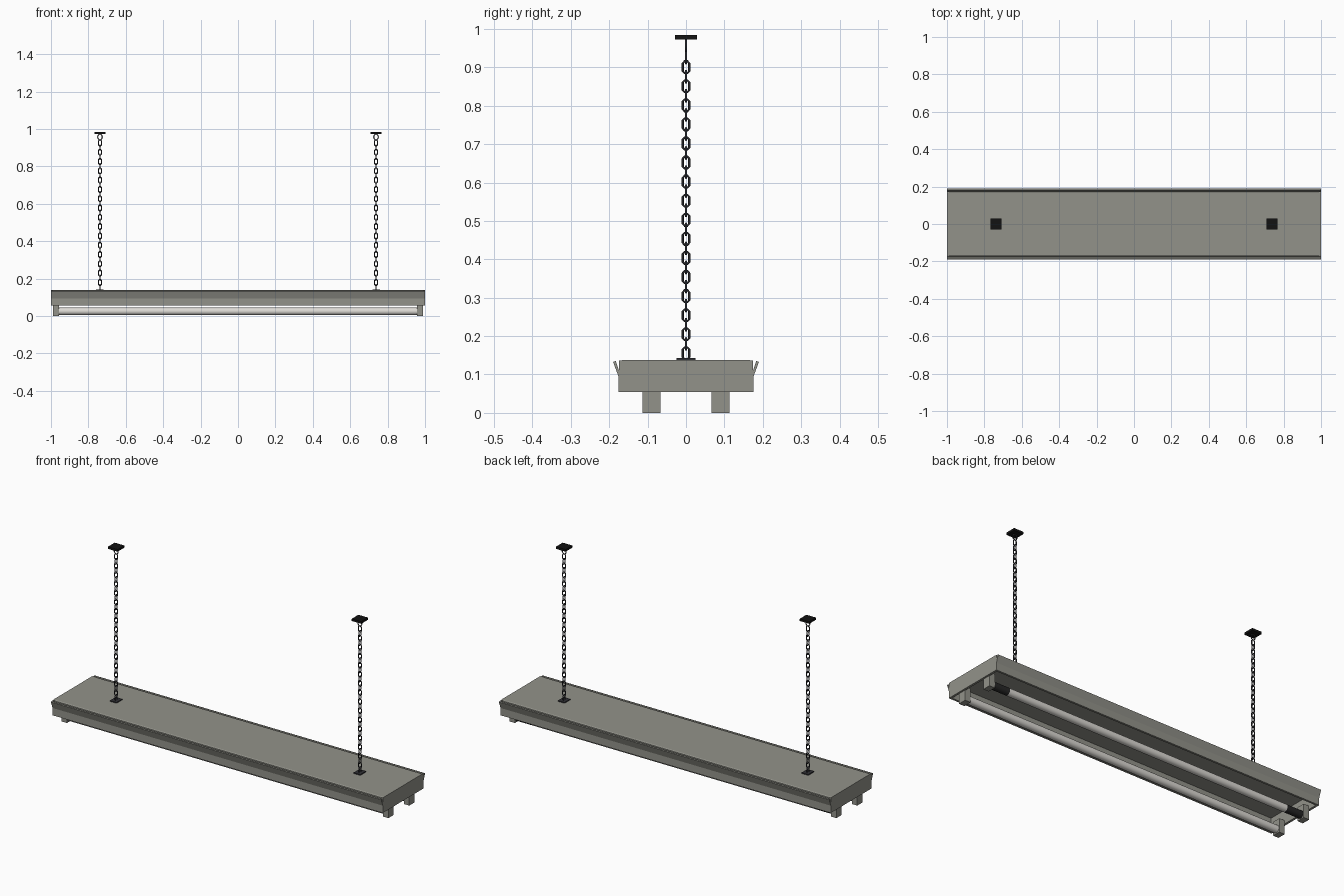
import bpy, bmesh, math
from mathutils import Vector, Matrix

if "Cube" in bpy.data.objects:
    bpy.data.objects.remove(bpy.data.objects["Cube"])


def material(name, r, g, b):
    m = bpy.data.materials.new(name)
    m.diffuse_color = (r, g, b, 1)
    m.use_nodes = True
    m.node_tree.nodes["Principled BSDF"].inputs["Base Color"].default_value = m.diffuse_color
    return m


GREY = material("housing grey", 0.29, 0.29, 0.255)
WHITE = material("tube white", 0.72, 0.70, 0.66)
BURNT = material("burnt tube end", 0.02, 0.02, 0.02)
STEEL = material("dark chain steel", 0.03, 0.03, 0.036)
BLACK = material("mount black", 0.006, 0.006, 0.006)


def finish(bm, name, mat):
    bmesh.ops.recalc_face_normals(bm, faces=bm.faces)
    me = bpy.data.meshes.new(name)
    bm.to_mesh(me)
    bm.free()
    me.materials.append(mat)
    ob = bpy.data.objects.new(name, me)
    bpy.context.collection.objects.link(ob)
    return ob


def box(name, lo, hi, mat):
    bm = bmesh.new()
    bmesh.ops.create_cube(bm, size=1)
    for v in bm.verts:
        v.co = Vector([(lo[i] + hi[i]) / 2 + v.co[i] * (hi[i] - lo[i]) for i in range(3)])
    return finish(bm, name, mat)


def prism_x(name, profile, x0, x1, mat):
    """Extrude a closed (y, z) profile along x."""
    bm = bmesh.new()
    face = bm.faces.new([bm.verts.new((x0, y, z)) for y, z in profile])
    ext = bmesh.ops.extrude_face_region(bm, geom=[face])["geom"]
    for v in ext:
        if isinstance(v, bmesh.types.BMVert):
            v.co.x = x1
    return finish(bm, name, mat)


def tube(name, x0, x1, y, z, r, mat):
    bm = bmesh.new()
    bmesh.ops.create_cone(bm, cap_ends=True, segments=20, radius1=r, radius2=r, depth=x1 - x0)
    bm.transform(Matrix.Translation(((x0 + x1) / 2, y, z)) @ Matrix.Rotation(math.pi / 2, 4, 'Y'))
    for f in bm.faces:
        f.smooth = len(f.verts) == 4
    return finish(bm, name, mat)


def add_loop(bm, path, wire, place, sides=6):
    """Sweep a round wire along a closed path lying in the local xz plane."""
    n = len(path)
    rings = []
    for i in range(n):
        p = Vector((path[i][0], 0, path[i][1]))
        a, b = path[i - 1], path[(i + 1) % n]
        t = Vector((b[0] - a[0], 0, b[1] - a[1])).normalized()
        out = Vector((t.z, 0, -t.x))
        rings.append([bm.verts.new(place @ (p + wire * (math.cos(k * math.tau / sides) * out
                      + Vector((0, math.sin(k * math.tau / sides), 0))))) for k in range(sides)])
    for i in range(n):
        r0, r1 = rings[i], rings[(i + 1) % n]
        for k in range(sides):
            m = (k + 1) % sides
            bm.faces.new((r0[k], r0[m], r1[m], r1[k])).smooth = True


# Open-bottomed housing with flared side flanges
half = [(0.165, 0.055), (0.176, 0.055), (0.176, 0.095), (0.190, 0.133), (0.183, 0.135),
        (0.174, 0.108), (0.172, 0.135), (0.165, 0.138)]
profile = half + [(-y, z) for y, z in reversed(half)] + [(-0.165, 0.130), (0.165, 0.130)]
prism_x("housing", profile, -1.0, 1.0, GREY)

for sx, side in ((-1, "left"), (1, "right")):
    # End plate closing the housing
    xs = sorted((sx * 0.988, sx * 1.0))
    box(f"end_plate_{side}", (xs[0], -0.175, 0.055), (xs[1], 0.175, 0.137), GREY)
    # Lamp sockets
    xs = sorted((sx * 0.957, sx * 0.99))
    for sy, row in ((-1, "front"), (1, "back")):
        ys = sorted((sy * 0.067, sy * 0.113))
        box(f"socket_{row}_{side}", (xs[0], ys[0], 0.0), (xs[1], ys[1], 0.075), GREY)

# Front tube is clean, back tube has burnt ends
tube("tube_front", -0.96, 0.96, -0.09, 0.025, 0.02, WHITE)
tube("tube_back", -0.86, 0.86, 0.09, 0.025, 0.02, WHITE)
tube("tube_back_burnt_left", -0.96, -0.86, 0.09, 0.025, 0.02, BURNT)
tube("tube_back_burnt_right", 0.86, 0.96, 0.09, 0.025, 0.02, BURNT)

# Hanging chains with ceiling mounts and anchor plates
w, h, c = 0.0085, 0.0155, 0.005
link = [(w, -h + c), (w, h - c), (w - c, h), (-w + c, h),
        (-w, h - c), (-w, -h + c), (-w + c, -h), (w - c, -h)]
eye = [(0.0125 * math.cos(a * math.tau / 12), 0.0155 * math.sin(a * math.tau / 12)) for a in range(12)]
for x, side in ((-0.738, "left"), (0.738, "right")):
    bm = bmesh.new()
    for i in range(32):
        place = Matrix.Translation((x, 0, 0.155 + i * 0.02485))
        if i % 2 == 0:
            place = place @ Matrix.Rotation(math.pi / 2, 4, 'Z')
        add_loop(bm, link, 0.0028, place)
    add_loop(bm, eye, 0.0028, Matrix.Translation((x, 0, 0.957)))
    finish(bm, f"chain_{side}", STEEL)
    box(f"anchor_plate_{side}", (x - 0.02, -0.025, 0.136), (x + 0.02, 0.025, 0.143), STEEL)
    box(f"ceiling_mount_{side}", (x - 0.029, -0.029, 0.972), (x + 0.029, 0.029, 0.984), BLACK)
